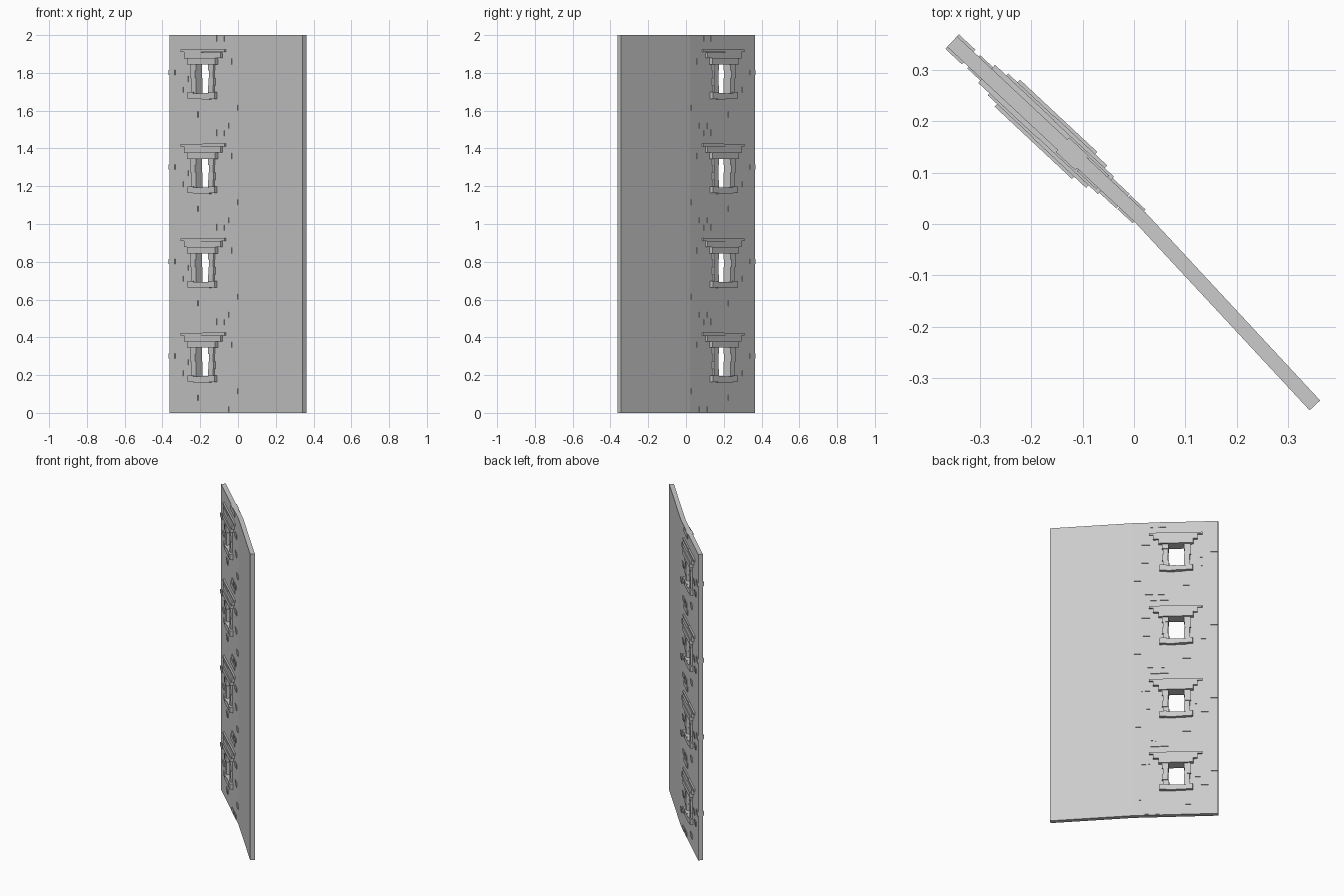
import bpy, bmesh, random
from mathutils import Vector, Matrix

if "Cube" in bpy.data.objects:
    bpy.data.objects.remove(bpy.data.objects["Cube"])

random.seed(4)
A = Vector((-0.354, 0.355, 0))          # outer end of the windowed panel
J = Vector((0.0125, 0.0125, 0))         # joint between the two panels
B = Vector((0.352, -0.353, 0))          # outer end of the plain panel
HALF = 0.014                            # half wall thickness
H, STOREYS = 2.0, 4
STEP = H / STOREYS


def normal(d):
    return Vector((-d.y, d.x, 0))


u, v = (J - A).normalized(), (B - J).normalized()
nu, nv = normal(u), normal(v)
mitre = (nu + nv).normalized()
# local axes: x along the panel, y through it, z up
FRAME = Matrix(((u.x, nu.x, 0, A.x), (u.y, nu.y, 0, A.y), (0, 0, 1, 0), (0, 0, 0, 1)))


def finish(name, bm, matrix=Matrix()):
    bmesh.ops.recalc_face_normals(bm, faces=bm.faces)
    me = bpy.data.meshes.new(name)
    bm.to_mesh(me)
    bm.free()
    ob = bpy.data.objects.new(name, me)
    bpy.context.collection.objects.link(ob)
    ob.matrix_world = matrix
    return ob


def add_box(bm, s0, s1, z0, z1, t):
    m = Matrix.Translation(((s0 + s1) / 2, 0, (z0 + z1) / 2))
    m = m @ Matrix.Diagonal((s1 - s0, 2 * t, z1 - z0, 1))
    bmesh.ops.create_cube(bm, size=1, matrix=m)


def stacked(name, boxes):
    """One mesh of boxes per storey, repeated up the wall."""
    for k in range(STOREYS):
        bm = bmesh.new()
        for b in boxes:
            add_box(bm, *b)
        finish(f"{name}_{k + 1}", bm, Matrix.Translation((0, 0, k * STEP)) @ FRAME)


def panel(name, p, q, np_, nq):
    bm = bmesh.new()
    low = [bm.verts.new(c) for c in (p - np_ * HALF, q - nq * HALF, q + nq * HALF, p + np_ * HALF)]
    face = bm.faces.new(low)
    up = bmesh.ops.extrude_face_region(bm, geom=[face])
    bmesh.ops.translate(bm, vec=(0, 0, H), verts=[g for g in up["geom"] if isinstance(g, bmesh.types.BMVert)])
    # keep the bottom closed if the extrude consumed it
    if len(bm.faces) == 5:
        bm.faces.new(low)
    return finish(name, bm)


# Wall panels meeting at a slight angle
window_wall = panel("window_wall", A, J, nu, mitre)
panel("plain_wall", J, B, mitre, nv)

# Window openings cut through the first panel
bm = bmesh.new()
for k in range(STOREYS):
    add_box(bm, 0.19, 0.30, 0.18 + k * STEP, 0.36 + k * STEP, 0.1)
cutter = finish("opening_cutter", bm, FRAME)
cutter.hide_render = True
cutter.display_type = 'WIRE'
cut = window_wall.modifiers.new("openings", 'BOOLEAN')
cut.object, cut.operation, cut.solver = cutter, 'DIFFERENCE', 'EXACT'

# Stepped lintel courses, widening and thinning towards the top
stacked("lintel", [
    (0.147, 0.353, 0.345, 0.378, 0.036),
    (0.122, 0.245, 0.377, 0.411, 0.029), (0.245, 0.385, 0.379, 0.409, 0.030),
    (0.092, 0.25, 0.410, 0.423, 0.024), (0.25, 0.410, 0.411, 0.425, 0.023)])

# Sill stones
stacked("sill", [
    (0.150, 0.190, 0.165, 0.199, 0.032), (0.190, 0.250, 0.162, 0.192, 0.034),
    (0.250, 0.305, 0.160, 0.194, 0.033), (0.305, 0.347, 0.163, 0.199, 0.035)])

# Irregular jamb stones either side of the opening
jambs = []
for side in (-1, 1):
    cuts = [0.19, 0.232, 0.272, 0.312, 0.346]
    for z0, z1 in zip(cuts, cuts[1:]):
        inner = 0.247 + side * random.uniform(0.043, 0.050)
        outer = 0.247 + side * random.uniform(0.078, 0.088)
        jambs.append((min(inner, outer), max(inner, outer), z0, z1, random.uniform(0.023, 0.028)))
stacked("jamb", jambs)

# Scattered stones showing through both faces: centre, height, width, tallness
stones = [
    (0.43, 0.36, 0.050, 0.030), (0.43, 0.238, 0.050, 0.030), (0.478, 0.115, 0.040, 0.028),
    (0.185, 0.08, 0.050, 0.030), (0.41, 0.02, 0.048, 0.028), (0.345, 0.019, 0.055, 0.030),
    (0.08, 0.21, 0.045, 0.028), (0.115, 0.268, 0.045, 0.030), (0.022, 0.302, 0.044, 0.026),
    (0.32, 0.483, 0.052, 0.034), (0.375, 0.480, 0.052, 0.030)]
stacked("wall_stone", [(s - w / 2, s + w / 2, z - h / 2, z + h / 2, random.uniform(0.0165, 0.0195))
                       for s, z, w, h in stones])
